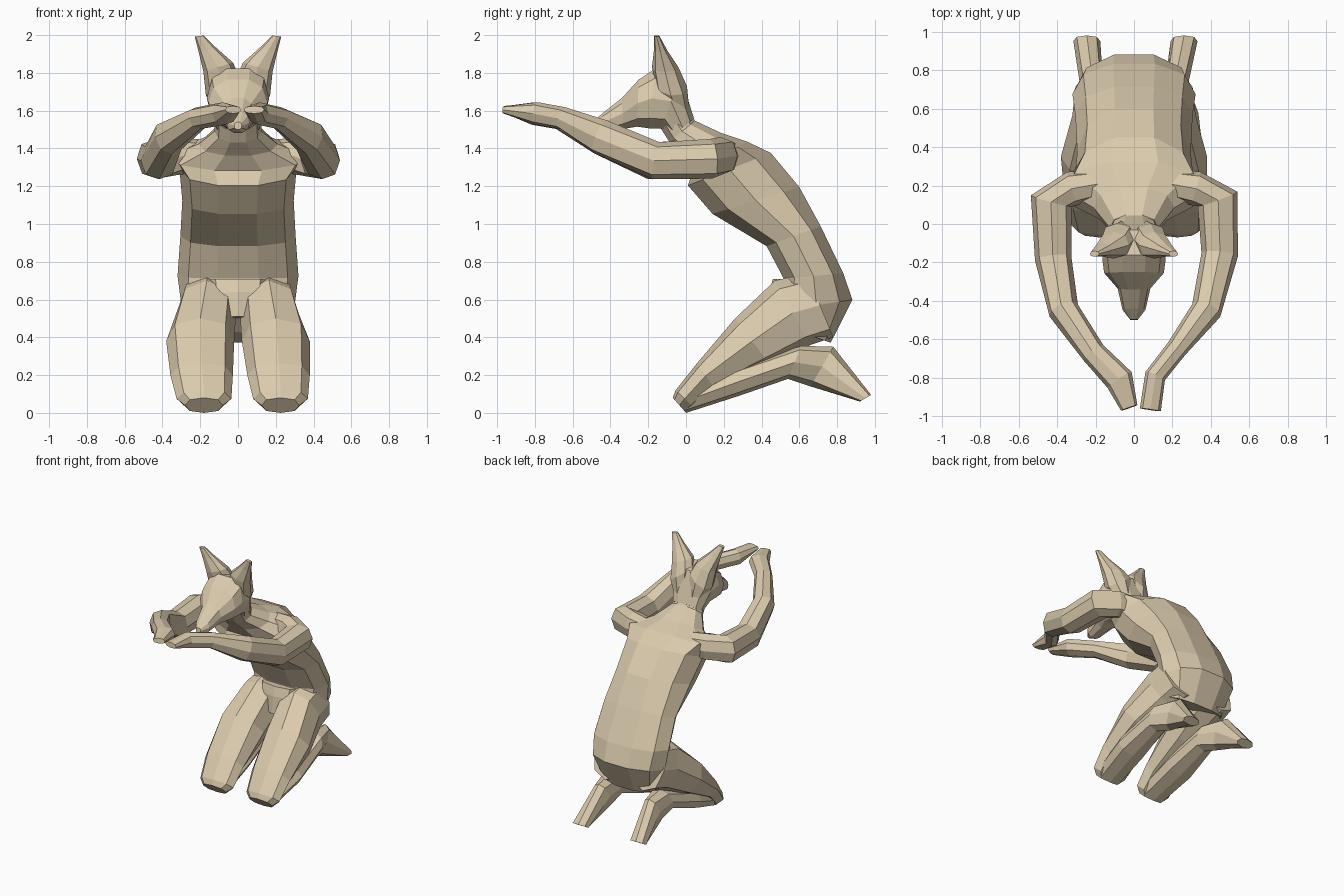
import bpy, bmesh, math
from mathutils import Vector as V

skin = bpy.data.materials.new("tan")
skin.diffuse_color = (0.71, 0.60, 0.42, 1)


def loft(name, rings, n=8, power=0.85):
    """Skin flat-faced rings, each given as (centre, half side vector, half up vector)."""
    bm = bmesh.new()
    loops = []
    for c, u, v in rings:
        loop = []
        for i in range(n):
            a = 2 * math.pi * i / n
            cs, sn = math.cos(a), math.sin(a)
            cs = math.copysign(abs(cs) ** power, cs) if abs(cs) > 1e-6 else 0
            sn = math.copysign(abs(sn) ** power, sn) if abs(sn) > 1e-6 else 0
            loop.append(bm.verts.new(c + u * cs + v * sn))
        loops.append(loop)
    for a, b in zip(loops, loops[1:]):
        for i in range(n):
            j = (i + 1) % n
            bm.faces.new((a[i], a[j], b[j], b[i]))
    bm.faces.new(loops[0])
    bm.faces.new(loops[-1])
    bmesh.ops.recalc_face_normals(bm, faces=bm.faces)
    me = bpy.data.meshes.new(name)
    bm.to_mesh(me)
    bm.free()
    me.materials.append(skin)
    ob = bpy.data.objects.new(name, me)
    bpy.context.collection.objects.link(ob)
    return ob


def profile(rows):
    """Rows of (y1, z1, y2, z2, half width, x centre): two side-view contour points."""
    out = []
    for y1, z1, y2, z2, w, x in rows:
        p, q = V((x, y1, z1)), V((x, y2, z2))
        out.append(((p + q) / 2, V((w, 0, 0)), (q - p) / 2))
    return out


def tube(rows):
    """Rows of (x, y, z, half width, half height) along a limb path."""
    pts = [V(r[:3]) for r in rows]
    out = []
    for i, r in enumerate(rows):
        t = (pts[min(i + 1, len(pts) - 1)] - pts[max(i - 1, 0)]).normalized()
        side = t.cross(V((0, 0, 1))).normalized()
        out.append((pts[i], side * r[3], side.cross(t) * r[4]))
    return out


# Curved torso from seat to neck
loft("torso", profile([
    (0.60, 0.43, 0.77, 0.37, 0.24, 0),
    (0.49, 0.54, 0.89, 0.60, 0.30, 0),
    (0.51, 0.71, 0.84, 0.74, 0.32, 0),
    (0.42, 0.88, 0.72, 0.99, 0.305, 0),
    (0.13, 1.05, 0.61, 1.20, 0.295, 0),
    (0.00, 1.20, 0.46, 1.38, 0.31, 0),
    (0.03, 1.28, 0.33, 1.44, 0.37, 0),
    (-0.02, 1.36, 0.19, 1.485, 0.21, 0),
    (-0.09, 1.43, 0.05, 1.55, 0.125, 0),
    (-0.16, 1.54, -0.02, 1.66, 0.12, 0)]), 10, 0.92)

# Wedge at the crotch, filling in between the thighs
loft("pelvis_front", profile([
    (0.62, 0.70, 0.46, 0.71, 0.16, 0),
    (0.58, 0.62, 0.44, 0.64, 0.15, 0),
    (0.56, 0.50, 0.42, 0.51, 0.05, 0)]), 8)

# Head with pointed snout
loft("head", profile([
    (-0.08, 1.46, 0.045, 1.56, 0.12, 0),
    (-0.13, 1.50, -0.03, 1.80, 0.16, 0),
    (-0.20, 1.50, -0.16, 1.83, 0.165, 0),
    (-0.26, 1.51, -0.25, 1.77, 0.155, 0),
    (-0.33, 1.50, -0.34, 1.67, 0.085, 0),
    (-0.45, 1.48, -0.44, 1.59, 0.06, 0),
    (-0.50, 1.50, -0.495, 1.54, 0.02, 0)]), 10)

for side, s in (("left", -1), ("right", 1)):
    # Ears, tapering down into the back of the neck
    loft(side + "_ear", [
        (V((0.06 * s, -0.045, 1.60)), V((0.05 * s, 0, -0.01)), V((0, 0.065, -0.02))),
        (V((0.085 * s, -0.08, 1.74)), V((0.085 * s, 0, -0.06)), V((0, 0.085, -0.01))),
        (V((0.105 * s, -0.11, 1.83)), V((0.078 * s, 0, -0.025)), V((0, 0.07, 0))),
        (V((0.16 * s, -0.135, 1.92)), V((0.048 * s, 0, -0.01)), V((0, 0.035, 0))),
        (V((0.205 * s, -0.155, 1.995)), V((0.024 * s, 0, -0.003)), V((0, 0.015, 0)))], 8)

    # Thighs folded down to the knees
    k = 0.225 if s > 0 else -0.18
    loft(side + "_thigh", profile([
        (0.78, 0.40, 0.64, 0.74, 0.14, 0.165 * s),
        (0.66, 0.36, 0.47, 0.70, 0.155, 0.165 * s),
        (0.44, 0.26, 0.26, 0.50, 0.18, 0.20 * s),
        (0.15, 0.13, 0.06, 0.265, 0.165, (k + 0.205 * s) / 2),
        (0.04, 0.03, -0.055, 0.12, 0.145, k),
        (0.0, 0.0, -0.07, 0.08, 0.10, k)]))

    # Shins and feet lying behind
    f = 0.26 if s > 0 else -0.245
    loft(side + "_shin_and_foot", profile([
        (0.0, 0.0, -0.02, 0.12, 0.11, k),
        (0.28, 0.09, 0.26, 0.235, 0.125, k + 0.02 * s),
        (0.54, 0.18, 0.61, 0.355, 0.09, k + 0.02 * s),
        (0.66, 0.14, 0.78, 0.35, 0.06, 0.22 * s),
        (0.92, 0.06, 0.98, 0.095, 0.07, f)]), 8)

# Arms reaching forward with the hands almost meeting
right = [(0.12, 0.22, 1.36, 0.07, 0.08), (0.32, 0.185, 1.36, 0.09, 0.10),
         (0.435, 0.13, 1.345, 0.11, 0.105), (0.445, -0.16, 1.335, 0.095, 0.10),
         (0.375, -0.45, 1.46, 0.08, 0.095), (0.22, -0.65, 1.56, 0.055, 0.06),
         (0.11, -0.79, 1.585, 0.055, 0.06), (0.085, -0.965, 1.605, 0.055, 0.02)]
left = [(-0.12, 0.22, 1.36, 0.07, 0.08), (-0.32, 0.185, 1.36, 0.09, 0.10),
        (-0.43, 0.12, 1.345, 0.11, 0.105), (-0.42, -0.18, 1.335, 0.095, 0.10),
        (-0.365, -0.45, 1.46, 0.08, 0.095), (-0.21, -0.67, 1.56, 0.065, 0.06),
        (-0.075, -0.81, 1.585, 0.075, 0.06), (-0.025, -0.955, 1.605, 0.045, 0.02)]
for name, path in (("left_arm", left), ("right_arm", right)):
    loft(name, tube(path))
